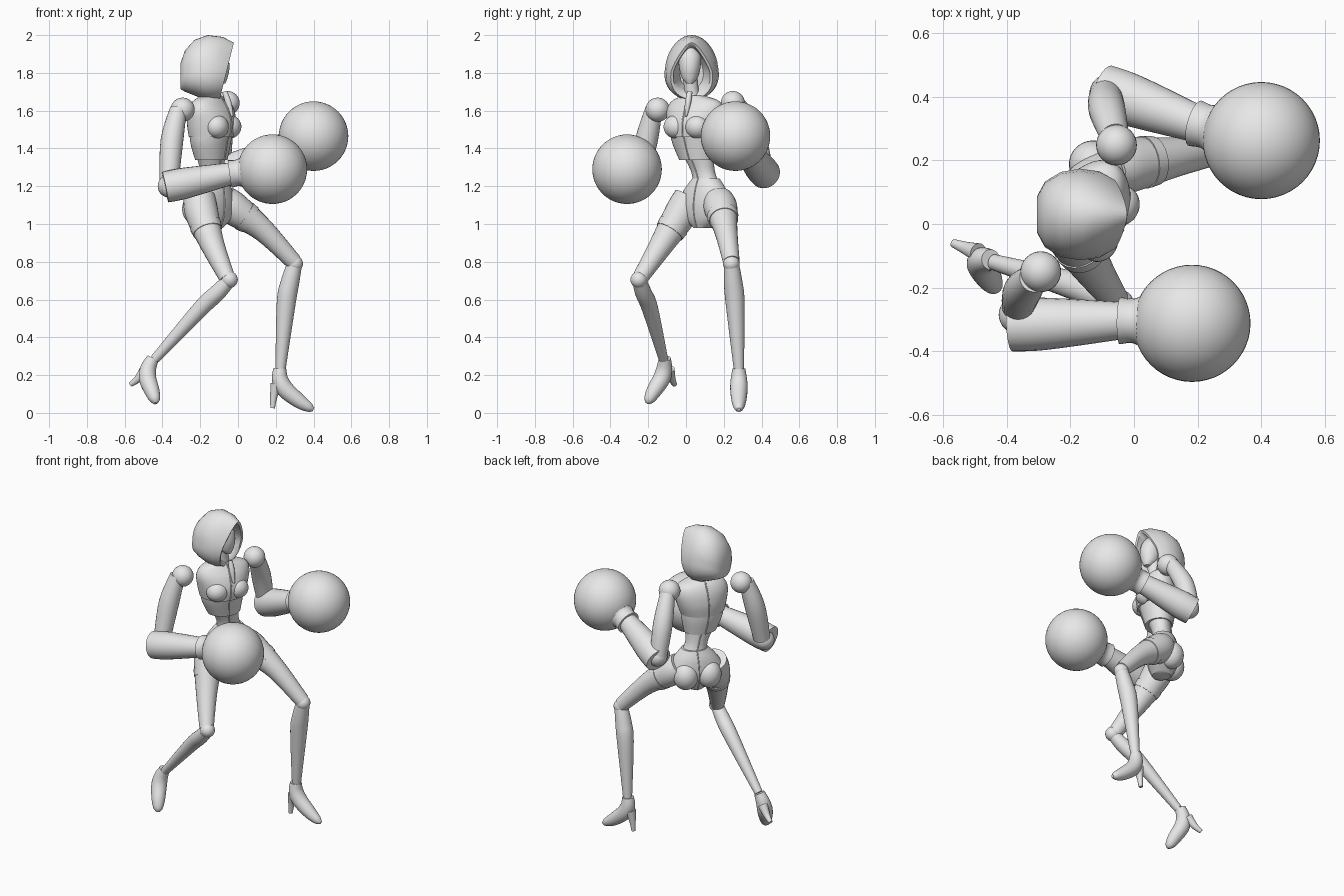
import bpy, bmesh, math
from mathutils import Vector, Matrix

default_cube = bpy.data.objects.get("Cube")
if default_cube:
    bpy.data.objects.remove(default_cube, do_unlink=True)

grey = bpy.data.materials.new("plain grey")
grey.use_nodes = True
grey.diffuse_color = (0.8, 0.8, 0.8, 1)
grey.node_tree.nodes["Principled BSDF"].inputs["Base Color"].default_value = (0.8, 0.8, 0.8, 1)


def finish(name, bm, sharp=42):
    """Turn a bmesh into a smooth shaded object with sharp edges kept."""
    bmesh.ops.recalc_face_normals(bm, faces=bm.faces[:])
    mesh = bpy.data.meshes.new(name)
    bm.to_mesh(mesh)
    bm.free()
    mesh.materials.append(grey)
    mesh.shade_smooth()
    mesh.set_sharp_from_angle(angle=math.radians(sharp))
    obj = bpy.data.objects.new(name, mesh)
    bpy.context.collection.objects.link(obj)
    return obj


def skin(name, rings, sharp=42):
    """Bridge a list of closed rings and cap both ends."""
    bm = bmesh.new()
    loops = [[bm.verts.new(p) for p in ring] for ring in rings]
    count = len(loops[0])
    for low, high in zip(loops, loops[1:]):
        for i in range(count):
            j = (i + 1) % count
            bm.faces.new((low[i], low[j], high[j], high[i]))
    bm.faces.new(loops[0])
    bm.faces.new(loops[-1])
    return finish(name, bm, sharp)


def smooth_rows(rows, steps=5):
    """Pass a Catmull-Rom curve through rows of numbers."""
    rows = [Vector(r) for r in rows]
    padded = [rows[0]] + rows + [rows[-1]]
    result = []
    for a, b, c, d in zip(padded, padded[1:], padded[2:], padded[3:]):
        for k in range(steps):
            t = k / steps
            result.append(b + (c - a) * (t / 2)
                          + (a * 2 - b * 5 + c * 4 - d) * (t * t / 2)
                          + (b * 3 - a - c * 3 + d) * (t ** 3 / 2))
    return result + [rows[-1]]


def tube(name, rows, sides=24):
    """Round tube through rows of x, y, z, radius."""
    centres = [Vector(r[:3]) for r in rows]
    whole = centres[-1] - centres[0]
    axis = min(range(3), key=lambda i: abs(whole[i]))
    reference = Vector([float(i == axis) for i in range(3)])
    rings = []
    for i, row in enumerate(rows):
        tangent = centres[min(i + 1, len(rows) - 1)] - centres[max(i - 1, 0)]
        u = tangent.cross(reference).normalized()
        v = tangent.cross(u).normalized()
        rings.append([centres[i] + (u * math.cos(a) + v * math.sin(a)) * row[3]
                      for a in (math.tau * k / sides for k in range(sides))])
    return skin(name, rings)


def limb(name, *rows):
    path = smooth_rows(rows)
    tube(name, path)
    return path


def band(name, path, start, end):
    """Slightly raised strap around a stretch of a limb."""
    tube(name, [Vector((*r[:3], r[3] + 0.004)) for r in path[start:end]])


def ball(name, centre, size, turn=0, segments=32):
    bm = bmesh.new()
    size = size if isinstance(size, tuple) else (size,) * 3
    bmesh.ops.create_uvsphere(bm, u_segments=segments, v_segments=segments // 2, radius=1,
                              matrix=Matrix.LocRotScale(Vector(centre),
                                                        Matrix.Rotation(turn, 3, "Z"), Vector(size)))
    return finish(name, bm)


def trunk(name, turn, rows, sides=40):
    """Body section from rows of x, y, z, half width, front depth, back depth."""
    front = Vector((math.cos(turn), math.sin(turn), 0))
    side = Vector((-front.y, front.x, 0))
    path = smooth_rows(rows)
    rings = []
    for row in path:
        ring = []
        for k in range(sides):
            a = math.tau * k / sides
            depth = row[4] if math.cos(a) > 0 else row[5]
            ring.append(Vector(row[:3]) + front * depth * math.cos(a) + side * row[3] * math.sin(a))
        rings.append(ring)
    skin(name, rings)
    # Raised seam down the middle of the front and the back
    for label, sign, column in (("front", 1, 4), ("back", -1, 5)):
        line = [Vector((*(Vector(r[:3]) + front * r[column] * sign), 0.004)) for r in path]
        tube(name + "_" + label + "_seam", line, 8)


chest_turn = math.radians(-31)
hip_turn = math.radians(-41)

# Torso
trunk("upper_chest", chest_turn, [
    (-.14, .04, 1.68, .06, .05, .05), (-.14, .05, 1.65, .14, .075, .08),
    (-.145, .05, 1.6, .165, .11, .1), (-.15, .05, 1.53, .155, .135, .105),
    (-.15, .045, 1.46, .135, .125, .1)])
trunk("rib_corset", chest_turn, [
    (-.15, .045, 1.48, .134, .118, .096), (-.15, .05, 1.42, .125, .105, .09),
    (-.145, .06, 1.34, .1, .085, .075)])
trunk("waist", hip_turn, [
    (-.145, .065, 1.37, .09, .075, .065), (-.14, .09, 1.28, .068, .058, .055),
    (-.135, .105, 1.22, .075, .06, .06)])
trunk("pelvis", hip_turn, [
    (-.135, .105, 1.24, .078, .064, .066), (-.135, .1, 1.18, .13, .08, .09),
    (-.135, .095, 1.1, .165, .085, .1), (-.13, .09, 1.03, .12, .07, .09),
    (-.13, .09, .98, .05, .05, .06)])

chest_front = Vector((math.cos(chest_turn), math.sin(chest_turn), 0))
chest_side = Vector((-chest_front.y, chest_front.x, 0))
hip_front = Vector((math.cos(hip_turn), math.sin(hip_turn), 0))
hip_side = Vector((-hip_front.y, hip_front.x, 0))
for label, sign in (("left", 1), ("right", -1)):
    ball(label + "_bust", Vector((-.15, .045, 1.515)) + chest_front * .085 + chest_side * sign * .065,
         (.06, .066, .062), chest_turn)
    ball(label + "_buttock", Vector((-.13, .095, 1.08)) - hip_front * .06 + hip_side * sign * .07,
         (.075, .075, .085), hip_turn)

# Neck and face
limb("neck", (-.14, .04, 1.62, .05), (-.135, .03, 1.7, .038), (-.13, .02, 1.8, .04))
face_rows = [(-.085, 1.745, .018, .018), (-.1, 1.775, .042, .045), (-.11, 1.83, .057, .065),
             (-.115, 1.89, .058, .06), (-.12, 1.935, .03, .035)]
skin("face", [[(x + d * math.cos(a), .02 + w * math.sin(a), z)
               for a in (math.tau * k / 24 for k in range(24))]
              for x, z, w, d in smooth_rows(face_rows)])
limb("collar_tie", (-.07, .02, 1.7, .014), (-.05, .01, 1.64, .016), (-.03, 0, 1.57, .006))

# Hood: arches from the inner cavity, around the rim, to the closed back
# rows: x, top, bottom, half width, pointedness, slant
hood_rows = [(-.16, 1.91, 1.72, .06, .2, .1), (-.08, 1.935, 1.7, .085, .4, .2),
             (-.03, 1.945, 1.675, .095, .5, .25), (-.022, 1.96, 1.66, .108, .45, .25),
             (-.08, 1.99, 1.655, .132, .25, .15), (-.16, 2, 1.66, .14, .1, .05),
             (-.23, 1.975, 1.68, .13, .05, 0), (-.28, 1.92, 1.7, .1, 0, 0),
             (-.305, 1.85, 1.715, .055, 0, 0)]
hood_rings = []
for x, top, bottom, width, point, slant in hood_rows:
    ring = []
    for k in range(40):
        a = math.tau * k / 40
        up = math.cos(a)
        z = (top + bottom) / 2 + (top - bottom) / 2 * up
        side = math.sin(a) * (1 - point * max(up, 0))
        side += math.sin(a) * max(-up, 0) * .25
        ring.append((x + slant * (z - top), .03 + width * side, z))
    hood_rings.append(ring)
skin("hood", hood_rings, 55)

# Arms with big round gloves
arms = {
    "right": dict(shoulder=(-.293, -.15, 1.605),
                  upper=[(-.315, -.17, 1.61, .045), (-.35, -.21, 1.44, .06), (-.365, -.26, 1.22, .05)],
                  elbow=(-.365, -.285, 1.2), back=(-.385, -.318, 1.195),
                  wrist=(-.03, -.303, 1.268), glove=(.182, -.312, 1.29)),
    "left": dict(shoulder=(-.055, .248, 1.64),
                 upper=[(-.06, .275, 1.63, .045), (-.085, .36, 1.47, .058), (-.09, .41, 1.29, .05)],
                 elbow=(-.08, .41, 1.28), back=(-.095, .42, 1.265),
                 wrist=(.205, .312, 1.395), glove=(.4, .262, 1.465)),
}
for label, arm in arms.items():
    ball(label + "_shoulder", arm["shoulder"], .064)
    limb(label + "_upper_arm", *arm["upper"])
    ball(label + "_elbow", arm["elbow"], .06)
    back, wrist, glove = (Vector(arm[k]) for k in ("back", "wrist", "glove"))
    limb(label + "_forearm", (*back, .082), (*back.lerp(wrist, .3), .082), (*wrist, .058))
    limb(label + "_cuff", (*back.lerp(wrist, .96), .074), (*wrist.lerp(glove, .15), .071),
         (*wrist.lerp(glove, .35), .1), (*wrist.lerp(glove, .5), .14))
    ball(label + "_glove", glove, .184, 0, 48)

# Legs
legs = {
    "right": dict(thigh=[(-.205, .02, 1.14, .085), (-.19, -.03, 1.05, .088),
                         (-.135, -.13, .89, .064), (-.055, -.245, .71, .042)],
                  shin=[(-.045, -.25, .705, .036), (-.11, -.225, .635, .044),
                        (-.2, -.19, .55, .043), (-.44, -.12, .285, .025)],
                  foot=[(-.45, -.112, .29, .032), (-.475, -.115, .235, .042), (-.478, -.13, .18, .046),
                        (-.455, -.17, .115, .04), (-.44, -.195, .07, .028), (-.437, -.205, .05, .01)],
                  heel=[(-.49, -.09, .23, .03), (-.53, -.075, .18, .02), (-.568, -.06, .15, .013)]),
    "left": dict(thigh=[(-.08, .17, 1.13, .08), (-.02, .185, 1.08, .088),
                        (.13, .21, .97, .062), (.295, .24, .8, .044)],
                 shin=[(.3, .24, .79, .04), (.275, .25, .69, .049),
                       (.255, .26, .58, .05), (.225, .28, .23, .027)],
                 foot=[(.222, .28, .235, .034), (.222, .28, .18, .043), (.25, .28, .125, .046),
                       (.32, .28, .065, .039), (.375, .28, .03, .026), (.4, .28, .018, .01)],
                 heel=[(.205, .28, .15, .034), (.19, .28, .09, .02), (.183, .28, .025, .012)]),
}
for label, leg in legs.items():
    thigh = limb(label + "_thigh", *leg["thigh"])
    band(label + "_thigh_band", thigh, 7, 9)
    ball(label + "_knee", Vector(leg["shin"][0][:3]), .044)
    limb(label + "_shin", *leg["shin"])
    limb(label + "_shoe", *leg["foot"])
    limb(label + "_heel", *leg["heel"])
